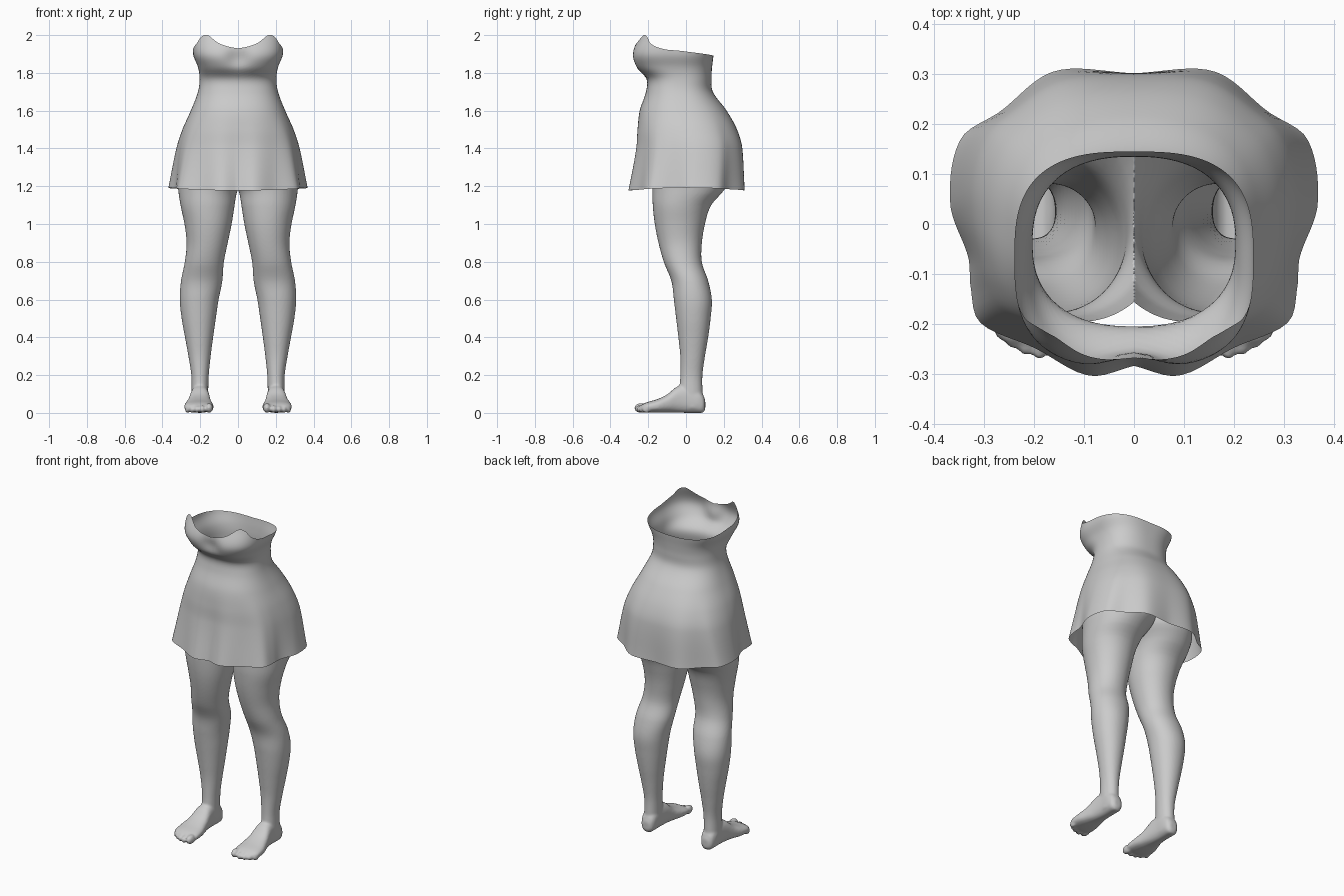
import bpy, bmesh, math
from mathutils import Vector, Matrix

cube = bpy.data.objects.get("Cube")
if cube:
    bpy.data.objects.remove(cube, do_unlink=True)

grey = bpy.data.materials.new("light_grey")
grey.use_nodes = True
tone = (0.6, 0.6, 0.6, 1)
grey.diffuse_color = tone
grey.node_tree.nodes["Principled BSDF"].inputs["Base Color"].default_value = tone


def sample(table, t):
    """Smooth interpolation of table rows, keyed by their first column."""
    t = min(max(t, table[0][0]), table[-1][0])
    last = len(table) - 1
    i = 0
    while i < last - 1 and t > table[i + 1][0]:
        i += 1
    a, b = table[i], table[i + 1]
    p, q = table[max(i - 1, 0)], table[min(i + 2, last)]
    h = b[0] - a[0]
    u = (t - a[0]) / h
    out = []
    for k in range(1, len(a)):
        ma = (b[k] - p[k]) / (b[0] - p[0]) * h
        mb = (q[k] - a[k]) / (q[0] - a[0]) * h
        d = b[k] - a[k]
        out.append(a[k] + u * (ma + u * (3 * d - 2 * ma - mb + u * (ma + mb - 2 * d))))
    return out


def power(v, n):
    return math.copysign(abs(v) ** (2 / n), v)


def add_loft(bm, rings, closed_ends):
    rows = [[bm.verts.new(p) for p in ring] for ring in rings]
    n = len(rows[0])
    for lo, hi in zip(rows, rows[1:]):
        for j in range(n):
            k = (j + 1) % n
            bm.faces.new((lo[j], lo[k], hi[k], hi[j]))
    if closed_ends:
        bm.faces.new(rows[0][::-1])
        bm.faces.new(rows[-1])


def make_object(name, bm):
    bmesh.ops.recalc_face_normals(bm, faces=bm.faces)
    for f in bm.faces:
        f.smooth = True
    mesh = bpy.data.meshes.new(name)
    bm.to_mesh(mesh)
    bm.free()
    mesh.materials.append(grey)
    obj = bpy.data.objects.new(name, mesh)
    bpy.context.collection.objects.link(obj)
    return obj


# Dress body: height, half width, front y, back y, squareness
DRESS = [(1.17, .37, -.30, .30, 2.3), (1.4, .327, -.264, .297, 2.4),
         (1.5, .295, -.258, .27, 2.4), (1.6, .25, -.245, .215, 2.4),
         (1.7, .212, -.212, .142, 2.4), (1.77, .203, -.21, .135, 2.4),
         (1.83, .212, -.268, .138, 2.6), (1.9, .238, -.288, .146, 2.9),
         (2.0, .235, -.245, .15, 3.2)]
# Wavy hem: angle from the front, x, y
HEM = [(0, 0, -.285), (14, .09, -.305), (33, .2, -.25), (51, .31, -.2),
       (64, .33, -.13), (76, .335, -.07), (98, .372, .04), (121, .35, .17),
       (136, .27, .225), (157, .16, .306), (180, 0, .302)]
# Sweetheart neckline: angle from the front, height
NECK = [(0, 1.93), (16, 1.958), (33, 2.0), (48, 1.99), (62, 1.955),
        (90, 1.92), (135, 1.9), (180, 1.89)]


def dress_point(deg, v):
    side = 1 if deg <= 180 else -1
    half = deg if deg <= 180 else 360 - deg
    s, c = math.sin(math.radians(half)), math.cos(math.radians(half))
    low = 1.177 + .015 * s * s
    z = low + (sample(NECK, half)[0] - low) * v
    rx, front, back, n = sample(DRESS, z)
    cy = (front + back) / 2
    x, y = rx * power(max(s, 0), n), cy - (back - front) / 2 * power(c, n)
    # cleavage between the two bust lobes
    if c > 0:
        y += .03 * math.exp(-(x / .06) ** 2 - ((z - 1.88) / .05) ** 2)
    # folds fade out towards the waist
    hx, hy = sample(HEM, half)
    w = min(max((1.6 - z) / (1.6 - low), 0), 1) ** 1.3
    fx, fy = hx * rx / .37, cy + hy * (back - front) / .6
    return side * (x + (fx - x) * w), y + (fy - y) * w, z


bm = bmesh.new()
add_loft(bm, [[dress_point(a * 3, r / 56) for a in range(120)]
              for r in range(57)], False)
make_object("dress", bm)

# Leg: height, inner x, outer x, front y, back y
LEG = [(.03, .16, .245, -.02, .09), (.1, .158, .246, -.035, .088),
       (.2, .155, .247, -.03, .087), (.3, .145, .262, -.03, .1),
       (.4, .132, .28, -.04, .117), (.5, .118, .298, -.052, .13),
       (.6, .103, .308, -.064, .137), (.7, .083, .302, -.077, .118),
       (.8, .075, .282, -.117, .084), (.9, .055, .272, -.145, .084),
       (1.0, .034, .283, -.165, .1), (1.1, .018, .304, -.176, .132),
       (1.18, .002, .316, -.178, .2), (1.26, -.05, .32, -.187, .245),
       (1.46, -.08, .28, -.2, .235)]
# Foot: y, inner x, outer x, sole z, top z
FOOT = [(-.235, .14, .262, .012, .046), (-.21, .13, .282, .006, .058),
        (-.15, .132, .282, .004, .076), (-.1, .142, .268, .005, .1),
        (-.05, .15, .255, .004, .14), (0, .155, .248, .003, .15),
        (.06, .157, .246, .003, .13), (.09, .165, .238, .004, .1),
        (.102, .18, .222, .02, .07)]


def oval(x0, x1, a0, a1, n, steps=48):
    for i in range(steps):
        t = math.tau * i / steps
        yield ((x0 + x1) / 2 + (x1 - x0) / 2 * power(math.cos(t), n),
               (a0 + a1) / 2 + (a1 - a0) / 2 * power(math.sin(t), n))


def build_leg():
    bm = bmesh.new()
    rings = []
    for i in range(73):
        z = .03 + 1.43 * i / 72
        rings.append([(x, y, z) for x, y in oval(*sample(LEG, z), 2.1)])
    add_loft(bm, rings, True)
    rings = []
    for i in range(31):
        y = -.235 + .337 * i / 30
        rings.append([(x, y, z) for x, z in oval(*sample(FOOT, y), 2.5)])
    add_loft(bm, rings, True)
    # toes, big toe on the inner side
    for x, y, r in ((.153, -.238, .026), (.189, -.244, .02), (.217, -.237, .019),
                    (.243, -.225, .018), (.267, -.208, .017)):
        place = Matrix.Translation((x, y, r + .003))
        bmesh.ops.create_uvsphere(bm, u_segments=16, v_segments=10, radius=r,
                                  matrix=place @ Matrix.Diagonal((.8, 1.4, 1, 1)))
    # fuse the pieces into one skin
    blank = make_object("leg_blank", bm)
    fuse = blank.modifiers.new("fuse", "REMESH")
    fuse.mode = "VOXEL"
    fuse.voxel_size = .007
    relax = blank.modifiers.new("relax", "SMOOTH")
    relax.iterations = 4
    bpy.context.view_layer.update()
    graph = bpy.context.evaluated_depsgraph_get()
    bm = bmesh.new()
    bm.from_mesh(blank.evaluated_get(graph).to_mesh())
    bpy.data.objects.remove(blank, do_unlink=True)
    # open the top and the middle, so that both halves join as hollow hips
    for co, no in (((0, 0, 1.4), (0, 0, 1)), ((0, 0, 0), (-1, 0, 0))):
        bmesh.ops.bisect_plane(bm, geom=bm.verts[:] + bm.edges[:] + bm.faces[:],
                               plane_co=Vector(co), plane_no=Vector(no),
                               clear_outer=True)
    drop = min(v.co.z for v in bm.verts)
    for v in bm.verts:
        v.co.z -= drop
    legs = make_object("legs_and_feet", bm)
    legs.modifiers.new("other_side", "MIRROR").use_clip = True


build_leg()
